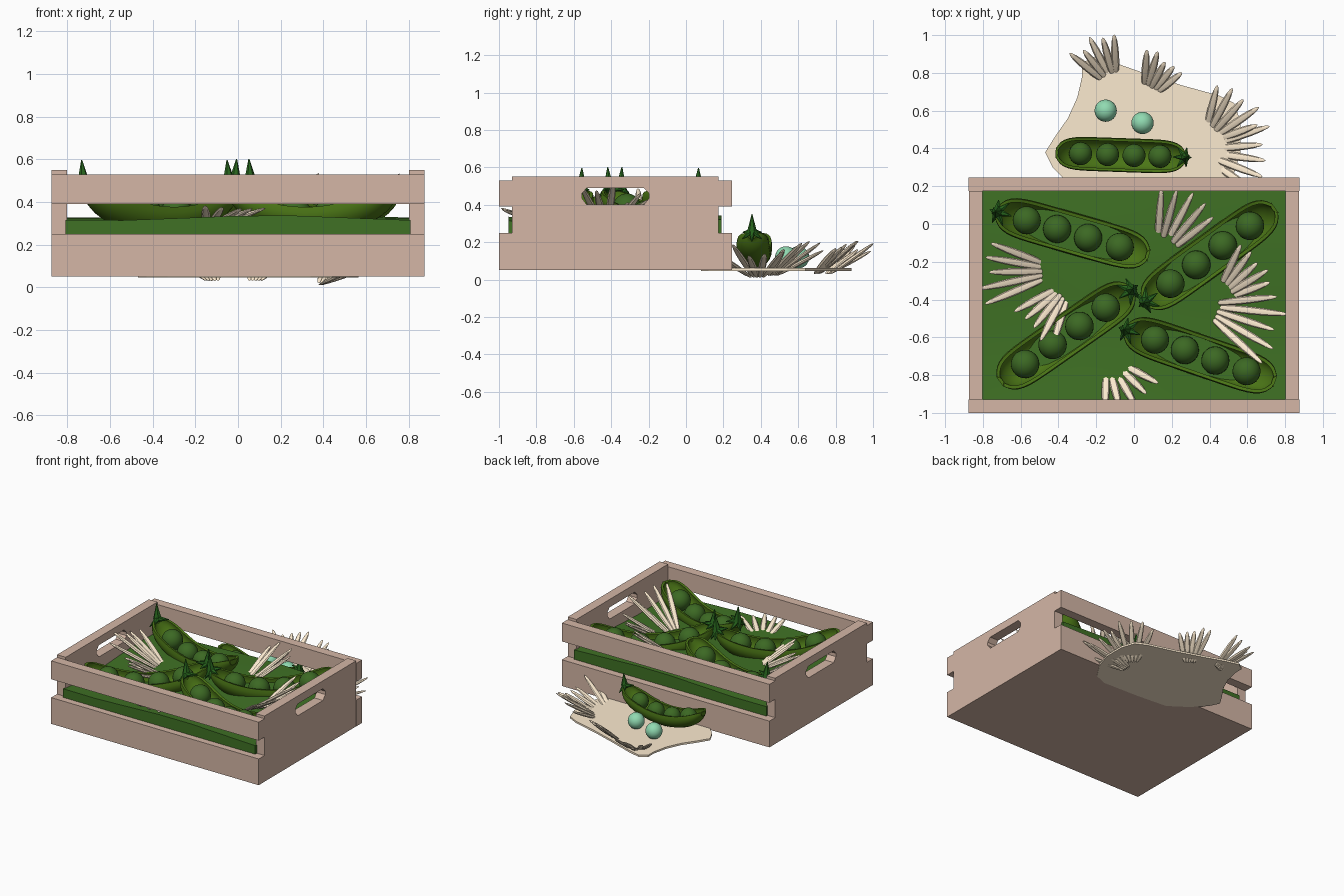
import bpy, bmesh, math, random
from mathutils import Matrix, Vector

if "Cube" in bpy.data.objects:
    bpy.data.objects.remove(bpy.data.objects["Cube"])

random.seed(4)
R = math.radians


def mat(name, r, g, b):
    m = bpy.data.materials.new(name)
    m.diffuse_color = (r, g, b, 1)
    m.use_nodes = True
    m.node_tree.nodes["Principled BSDF"].inputs["Base Color"].default_value = m.diffuse_color
    return m


WOOD = mat("wood", .66, .47, .38)
LEAF = mat("liner_green", .05, .165, .018)
POD = mat("pod_green", .07, .18, .008)
PEA = mat("pea_green", .045, .14, .017)
CALYX = mat("calyx_green", .02, .13, .012)
MINT = mat("mint", .28, .70, .44)
STRAW = mat("straw", .98, .83, .63)


def finish(name, bm, material, smooth=False):
    bmesh.ops.recalc_face_normals(bm, faces=bm.faces)
    me = bpy.data.meshes.new(name)
    bm.to_mesh(me)
    bm.free()
    ob = bpy.data.objects.new(name, me)
    bpy.context.collection.objects.link(ob)
    me.materials.append(material)
    if smooth:
        bpy.ops.object.select_all(action='DESELECT')
        ob.select_set(True)
        bpy.context.view_layer.objects.active = ob
        bpy.ops.object.shade_smooth_by_angle(angle=R(40))
    return ob


def box(name, lo, hi, material):
    lo, hi = Vector(lo), Vector(hi)
    bm = bmesh.new()
    bmesh.ops.create_cube(bm, size=1, matrix=Matrix.Translation((lo + hi) / 2)
                          @ Matrix.Diagonal((*(hi - lo), 1)))
    return finish(name, bm, material)


def plate(name, loops, thick, material, loc, rot=(0, 0, 0)):
    """Flat plate from an outline with optional holes."""
    cu = bpy.data.curves.new(name, 'CURVE')
    cu.dimensions, cu.fill_mode, cu.extrude = '2D', 'BOTH', thick / 2
    for pts in loops:
        sp = cu.splines.new('POLY')
        sp.points.add(len(pts) - 1)
        for p, (x, y) in zip(sp.points, pts):
            p.co = (x, y, 0, 1)
        sp.use_cyclic_u = True
    ob = bpy.data.objects.new(name, cu)
    bpy.context.collection.objects.link(ob)
    ob.location, ob.rotation_euler = loc, rot
    bpy.ops.object.select_all(action='DESELECT')
    ob.select_set(True)
    bpy.context.view_layer.objects.active = ob
    bpy.ops.object.convert(target='MESH')
    me = bpy.context.view_layer.objects.active.data
    # weld the caps to the sides and keep every edge sharp
    bm = bmesh.new()
    bm.from_mesh(me)
    bmesh.ops.remove_doubles(bm, verts=bm.verts, dist=1e-5)
    bmesh.ops.recalc_face_normals(bm, faces=bm.faces)
    for f in bm.faces:
        f.smooth = False
    bm.to_mesh(me)
    bm.free()
    me.materials.clear()
    me.materials.append(material)


# Crate: end panels with grip holes, slats and floor
panel = [(-.93, .05), (.175, .05), (.175, .55), (-.93, .55)]
grip = [(-.53, .40), (-.225, .40), (-.198, .435), (-.198, .46), (-.225, .49),
        (-.53, .49), (-.557, .46), (-.557, .435)]
for side, x in (("left", -.838), ("right", .838)):
    plate(f"{side}_end_panel", [panel, grip], .073, WOOD, (x, 0, 0), (R(90), 0, R(90)))
for side, y in (("front", -1.0), ("back", .175)):
    box(f"{side}_lower_slat", (-.875, y, .05), (.875, y + .07, .25), WOOD)
    box(f"{side}_upper_slat", (-.875, y, .39), (.875, y + .07, .53), WOOD)
box("crate_floor", (-.874, -.999, .05), (.874, .244, .09), WOOD)

# Green filling with an uneven top
bm = bmesh.new()
bmesh.ops.create_cube(bm, size=1, matrix=Matrix.Translation((0, -.38, .2))
                      @ Matrix.Diagonal((1.62, 1.14, .25, 1)))
bmesh.ops.subdivide_edges(bm, edges=bm.edges[:], cuts=5, use_grid_fill=True)
for v in bm.verts:
    if v.co.z > .32:
        v.co.z = .325 + .012 * math.sin(4 * v.co.x + 1) + .012 * math.cos(5 * v.co.y)
finish("green_filling", bm, LEAF, True)

# Cloth lying partly under the crate
cloth = [(-.47, .38), (-.42, .46), (-.35, .56), (-.30, .67), (-.275, .78), (-.275, .85),
         (-.22, .885), (-.12, .86), (.05, .80), (.25, .735), (.45, .68), (.53, .64),
         (.565, .54), (.565, .38), (.52, .24), (.44, .12), (.34, .08), (.05, .09),
         (-.2, .11), (-.33, .20), (-.43, .30)]
plate("cloth", [cloth], .014, STRAW, (0, 0, .054))


def ball(r, m):
    bm = bmesh.new()
    bmesh.ops.create_uvsphere(bm, u_segments=24, v_segments=14, radius=r, matrix=m)
    return bm


def pod(name, x, y, z, heading, s):
    """Open pod, stem at local +x; z is the height of its axis at the middle."""
    M = Matrix.Translation((x, y, z)) @ Matrix.Rotation(R(heading), 4, 'Z') @ Matrix.Scale(s, 4)
    HL, W, D, N, K = .345, .09, .082, 24, 14

    def axis(t):
        return .1 * t * t

    bm = bmesh.new()
    rows = []
    for i in range(N + 1):
        t = -math.cos(math.pi * i / N)
        k = max(.3, (1 - abs(t) ** 7) ** .5)
        row = []
        for j in range(K + 1):
            a = -.32 + (math.pi + .64) * j / K
            row.append(bm.verts.new((HL * t, W * k * math.cos(a),
                                     axis(t) - D * k * math.sin(a))))
        rows.append(row)
    for r0, r1 in zip(rows, rows[1:]):
        for j in range(K):
            bm.faces.new((r0[j], r0[j + 1], r1[j + 1], r1[j]))
    for row in (rows[0], rows[-1]):
        bm.faces.new(row)
    bmesh.ops.recalc_face_normals(bm, faces=bm.faces)
    # normals of the shell must point away from the axis before thickening
    low = min(bm.faces, key=lambda f: f.calc_center_median().z)
    if low.normal.z > 0:
        bmesh.ops.reverse_faces(bm, faces=bm.faces[:])
    bmesh.ops.solidify(bm, geom=bm.faces[:], thickness=.014)
    bmesh.ops.transform(bm, matrix=M, verts=bm.verts)
    finish(f"{name}_shell", bm, POD, True)
    # Four peas
    for i, px in enumerate((-.213, -.07, .07, .207)):
        c = M @ Matrix.Translation((px, 0, axis(px / HL) - .004))
        finish(f"{name}_pea_{i + 1}", ball(.061, c), PEA, True)
    # Calyx: leaf points folded back around a bent stem
    bm = bmesh.new()
    top = Matrix.Translation((HL - .005, 0, .115)) @ Matrix.Rotation(R(35), 4, 'Y')

    def spike(r, length, m):
        bmesh.ops.create_cone(bm, cap_ends=True, segments=6, radius1=r, radius2=.002,
                              depth=length, matrix=M @ top @ m
                              @ Matrix.Translation((0, 0, length / 2)))
    for i in range(6):
        spike(.02, .065, Matrix.Rotation(R(60 * i), 4, 'Z') @ Matrix.Rotation(R(115), 4, 'Y'))
    spike(.026, .092, Matrix.Rotation(R(-30), 4, 'Y'))
    finish(f"{name}_calyx", bm, CALYX)


pod("pod_back_left", -.325, -.05, .345, 164, 1.22)
pod("pod_back_right", .40, -.165, .345, 216, 1.24)
pod("pod_front_left", -.36, -.59, .345, 35, 1.24)
pod("pod_front_right", .35, -.695, .345, 161, 1.22)
pod("pod_on_cloth", -.07, .365, .143, -2, 1.0)

# Loose peas on the cloth
for i, (x, y) in enumerate(((-.15, .6), (.045, .535))):
    finish(f"loose_pea_{i + 1}", ball(.059, Matrix.Translation((x, y, .119))), MINT, True)


def tuft(i, x, y, z, heading, spread, reach, rise):
    """Fan of five slim straw blades leaning out from a base."""
    bm = bmesh.new()
    for k in range(5):
        u = (k - 2) / 2
        a = R(heading + spread * u)
        ln = reach * random.uniform(.85, 1.05)
        side = Vector((-math.sin(R(heading)), math.cos(R(heading)), 0))
        base = Vector((x, y, z)) + side * (.03 * u)
        d = Vector((math.cos(a) * ln, math.sin(a) * ln, rise * random.uniform(.65, 1)))
        m = (Matrix.Translation(base + d / 2) @ d.to_track_quat('X', 'Z').to_matrix().to_4x4()
             @ Matrix.Diagonal((d.length / 2, .021, .012, 1)) @ Matrix.Rotation(R(90), 4, 'Y'))
        bmesh.ops.create_uvsphere(bm, u_segments=8, v_segments=8, radius=1, matrix=m)
    finish(f"straw_tuft_{i}", bm, STRAW, True)


# x, y, z, heading, half spread, horizontal reach, rise
tufts = [(-.45, -.25, .29, 181, 22, .37, .25), (-.37, -.35, .29, 231, 22, .29, .17),
         (.15, -.14, .29, 62, 24, .34, .26), (.47, -.37, .29, 42, 22, .26, .18),
         (.40, -.45, .29, -18, 24, .41, .28), (-.12, -.74, .29, -60, 32, .26, .11),
         (-.12, .76, .03, 117, 24, .25, .18), (.08, .70, .03, 62, 24, .21, .18),
         (.40, .46, .02, 48, 28, .29, .19), (.38, .38, .01, -8, 26, .35, .18)]
for i, t in enumerate(tufts):
    tuft(i + 1, *t)
